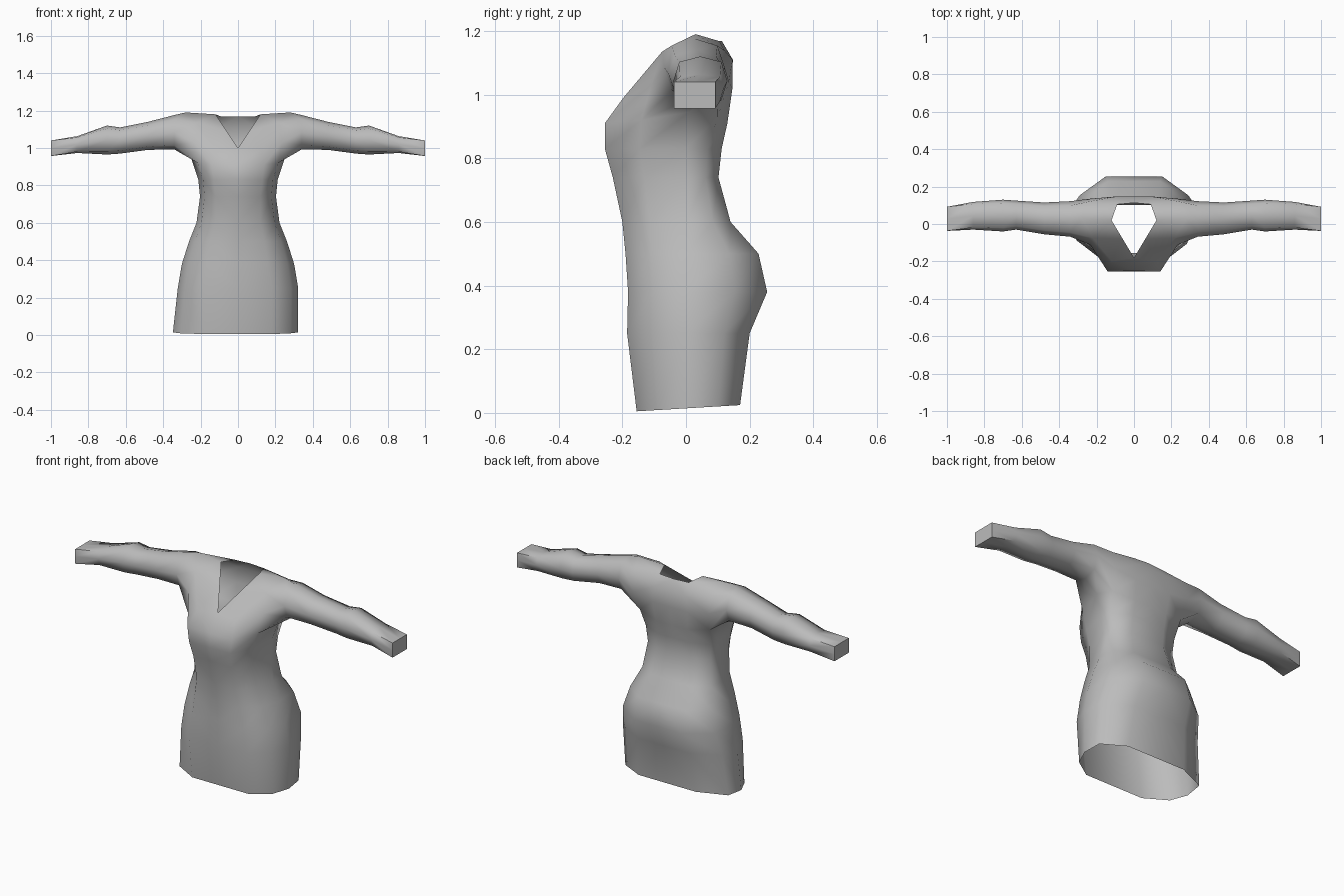
import bpy, bmesh, math

cube = bpy.data.objects.get("Cube")
if cube:
    bpy.data.objects.remove(cube, do_unlink=True)

fabric = bpy.data.materials.new("grey fabric")
fabric.use_nodes = True
GREY = (0.5, 0.5, 0.5, 1.0)
fabric.diffuse_color = GREY
fabric.node_tree.nodes["Principled BSDF"].inputs["Base Color"].default_value = GREY

# Skirt and waist sections:
# z, side half width, front y, back y, front flat half width, back flat half width
BODY = [
    (0.00, 0.320, -0.155, 0.170, 0.18, 0.18),
    (0.25, 0.322, -0.185, 0.200, 0.18, 0.16),
    (0.38, 0.300, -0.182, 0.255, 0.16, 0.15),
    (0.50, 0.262, -0.190, 0.228, 0.14, 0.14),
    (0.60, 0.222, -0.200, 0.140, 0.12, 0.12),
    (0.74, 0.203, -0.230, 0.102, 0.12, 0.10),
    (0.83, 0.212, -0.255, 0.112, 0.13, 0.10),
]
# Sleeve sections: x, front y, back y, bottom z, top z, corner fullness
SLEEVE = [
    (0.34, -0.068, 0.122, 0.992, 1.176, 0.76),
    (0.48, -0.055, 0.115, 0.990, 1.140, 0.76),
    (0.63, -0.030, 0.125, 0.970, 1.110, 0.78),
    (0.70, -0.040, 0.130, 0.965, 1.120, 0.78),
    (0.86, -0.030, 0.118, 0.973, 1.063, 0.85),
    (1.00, -0.037, 0.092, 0.957, 1.040, 1.00),
]
AROUND = [(-1, -1), (0, -1), (1, -1), (1, 0), (1, 1), (0, 1), (-1, 1), (-1, 0)]

bm = bmesh.new()


def build_half(side):
    """One half of the dress; side is +1 for the left, -1 for the right."""
    def vert(x, y, z):
        return bm.verts.new((x * side, y, z))

    def face(*vs):
        bm.faces.new(vs)

    def strip(a, b, columns):
        for i in columns:
            face(a[i], a[i + 1], b[i + 1], b[i])

    # Skirt and waist: seven columns from front centre to back centre
    rings = []
    for z, w, yf, yb, a, b in BODY:
        if z == 0 and side < 0:
            w += 0.028          # hem flares slightly on the right
        points = [(0, yf), (a, yf), (0.88 * w, yf * 0.57), (w, 0.0),
                  (0.97 * w, yb * 0.60), (b, yb), (0, yb)]
        rings.append([vert(x, y, z + (0.005 + (y + 0.155) * 0.06 if z == 0 else 0))
                      for x, y in points])

    # Bust line, carrying the underarm points
    bust = [vert(*p) for p in [
        (0, -0.25, 0.91), (0.14, -0.255, 0.91), (0.215, -0.14, 0.92),
        (0.25, 0.01, 0.945), (0.22, 0.10, 0.93), (0.10, 0.13, 0.91), (0, 0.13, 0.91)]]
    rings.append(bust)
    for low, high in zip(rings, rings[1:]):
        strip(low, high, range(6))

    # Chest line; column 3 is the armhole opening
    chest = [vert(*p) for p in [(0, -0.18, 1.0), (0.12, -0.197, 0.99), (0.235, -0.11, 1.03)]]
    chest.append(None)
    chest += [vert(*p) for p in [(0.235, 0.135, 1.04), (0.11, 0.146, 1.02), (0, 0.146, 1.02)]]
    strip(bust, chest, (0, 1, 4, 5))

    # Shoulder line and V neckline
    neck_mid = vert(0.06, -0.08, 1.09)
    front = vert(0.22, -0.075, 1.135)
    top = vert(0.28, 0.03, 1.19)
    back = vert(0.24, 0.12, 1.14)
    back_in = vert(0.10, 0.146, 1.11)
    back_mid = vert(0, 0.147, 1.11)
    neck_side = vert(0.12, 0.02, 1.18)
    neck_back = vert(0.09, 0.105, 1.168)
    neck_centre = vert(0, 0.113, 1.168)
    face(chest[0], chest[1], neck_mid)
    face(chest[1], chest[2], front, neck_mid)
    face(neck_mid, front, neck_side)
    face(front, top, neck_side)
    face(top, back, neck_back, neck_side)
    face(back, back_in, neck_back)
    face(back_in, back_mid, neck_centre, neck_back)
    face(chest[4], chest[5], back_in, back)
    face(chest[5], chest[6], back_mid, back_in)

    # Sleeve growing out of the armhole, closed at the cuff
    ring = [bust[2], bust[3], bust[4], chest[4], back, top, front, chest[2]]
    for x, yf, yb, zl, zh, k in SLEEVE:
        cy, cz, ry, rz = (yf + yb) / 2, (zl + zh) / 2, (yb - yf) / 2, (zh - zl) / 2
        nxt = []
        for u, v in AROUND:
            f = k if u and v else 1.0
            nxt.append(vert(x, cy + u * ry * f, cz + v * rz * f))
        for i in range(8):
            j = (i + 1) % 8
            face(ring[i], ring[j], nxt[j], nxt[i])
        ring = nxt
    face(*ring)


for side in (1, -1):
    build_half(side)

# Weld the halves along the centre seam
bmesh.ops.remove_doubles(bm, verts=bm.verts[:], dist=0.0005)
bmesh.ops.recalc_face_normals(bm, faces=bm.faces[:])

mesh = bpy.data.meshes.new("dress")
bm.to_mesh(mesh)
bm.free()
mesh.materials.append(fabric)
dress = bpy.data.objects.new("dress", mesh)
bpy.context.collection.objects.link(dress)

bpy.ops.object.select_all(action='DESELECT')
dress.select_set(True)
bpy.context.view_layer.objects.active = dress
bpy.ops.object.shade_smooth_by_angle(angle=math.radians(65))
